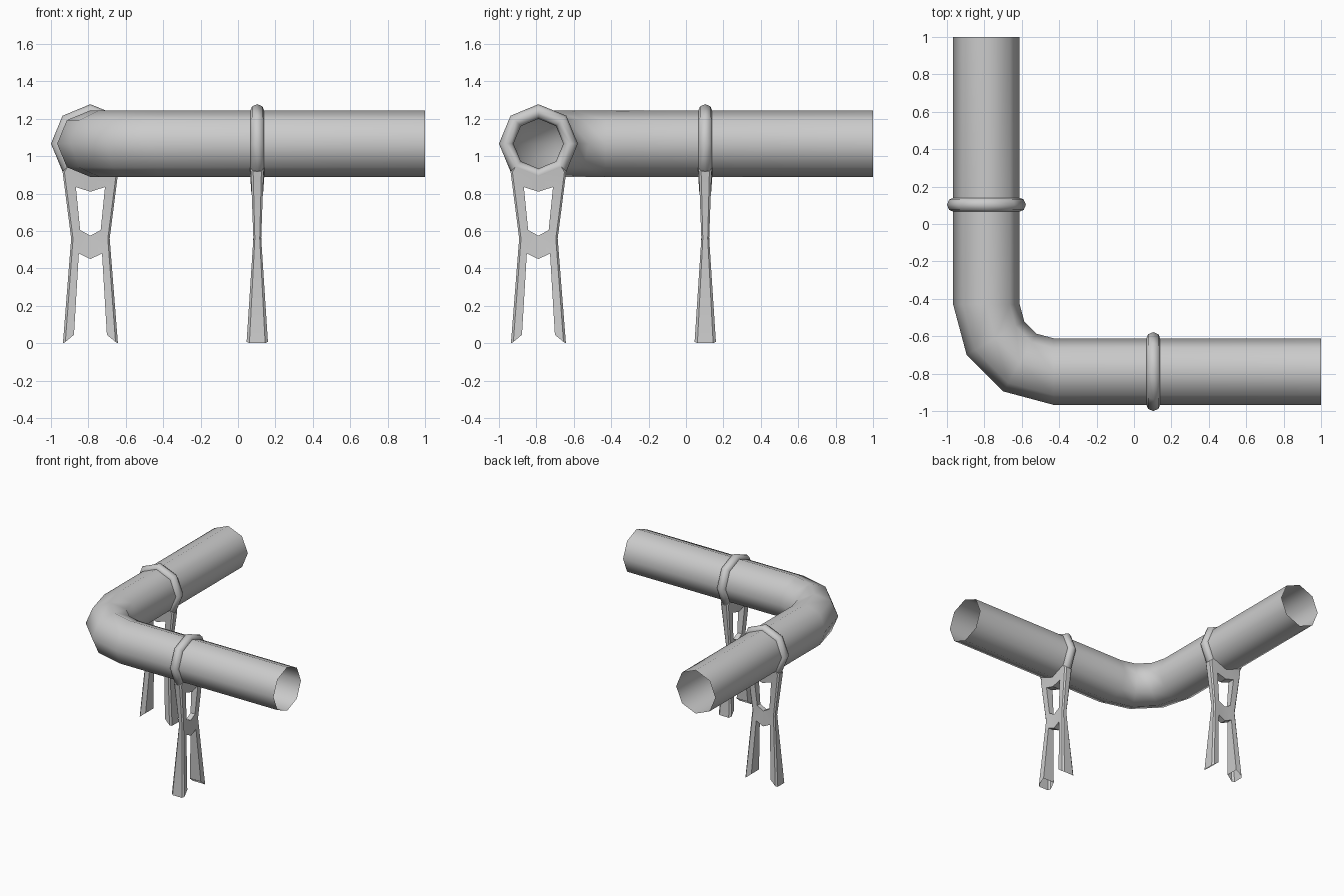
import bpy, bmesh, math
from mathutils import Vector

if "Cube" in bpy.data.objects:
    bpy.data.objects.remove(bpy.data.objects["Cube"])

CX, CZ, R = -0.789, 1.067, 0.178   # pipe axis offset, height, radius
SP = 0.103                         # support position along each run


def finish(bm, name, angle):
    bmesh.ops.recalc_face_normals(bm, faces=bm.faces)
    me = bpy.data.meshes.new(name)
    bm.to_mesh(me)
    bm.free()
    ob = bpy.data.objects.new(name, me)
    bpy.context.collection.objects.link(ob)
    bpy.ops.object.select_all(action='DESELECT')
    ob.select_set(True)
    bpy.context.view_layer.objects.active = ob
    bpy.ops.object.shade_smooth_by_angle(angle=math.radians(angle))
    return ob


# Elbow pipe: octagon swept along two runs and a three-step bend, open ends
bm = bmesh.new()
c = -0.43
bend = c - CX
path = [(1, CX, 0)]
for i in range(4):
    t = math.radians(30 * i)
    path.append((c - bend * math.sin(t), c - bend * math.cos(t), t))
path.append((CX, 1, math.pi / 2))
rings = []
for x, y, t in path:
    out = Vector((-math.sin(t), -math.cos(t), 0))
    rings.append([bm.verts.new(Vector((x, y, CZ)) + out * R * math.cos(k * math.pi / 4)
                               + Vector((0, 0, R * math.sin(k * math.pi / 4)))) for k in range(8)])
for a, b in zip(rings, rings[1:]):
    for k in range(8):
        bm.faces.new((a[k], a[(k + 1) % 8], b[(k + 1) % 8], b[k]))
finish(bm, "elbow_pipe", 50)

# Support half profile: sideways offset, height, half thickness
P = {
    'O0': (.134, .007, .057), 'O1': (.093, .56, .021), 'O2': (.139, .915, .034),
    'E0': (.147, 0, .042), 'E1': (.103, .56, .013), 'E2': (.149, .918, .022),
    'I0': (.088, .045, .05), 'I1': (.062, .48, .024), 'C1': (0, .45, .024),
    'C2': (0, .575, .02), 'W1': (.055, .605, .02), 'W2': (.078, .835, .03),
    'C3': (0, .81, .032), 'C4': (0, .895, .038), 'O3': (.122, .945, .038),
}
SIDE = ['O0 I0 I1 O1', 'O1 I1 W1', 'I1 C1 C2 W1', 'O1 W1 W2 O2',
        'O2 W2 O3', 'W2 C3 C4 O3', 'E0 O0 O1 E1', 'E1 O1 O2 E2', 'E2 O2 O3']
WALLS = ['E0 E1', 'E1 E2', 'E2 O3', 'I0 I1', 'I1 C1', 'C2 W1', 'W1 W2', 'W2 C3']


def support(name, place):
    bm = bmesh.new()
    cache = {}

    def vert(key, su, sw):
        u, z, w = P[key]
        if u == 0:
            su = 1
        if (key, su, sw) not in cache:
            cache[key, su, sw] = bm.verts.new(place(u * su, w * sw, z))
        return cache[key, su, sw]

    for su in (1, -1):
        for sw in (1, -1):
            for f in SIDE:
                bm.faces.new([vert(k, su, sw) for k in f.split()])
        for e in WALLS:
            a, b = e.split()
            bm.faces.new((vert(a, su, 1), vert(b, su, 1), vert(b, su, -1), vert(a, su, -1)))
    finish(bm, name, 30)


# Collar: octagonal ring with round section around the pipe
def collar(name, place, major=.172, minor=.039):
    bm = bmesh.new()
    loops = []
    for i in range(8):
        a = i * math.pi / 4
        loop = []
        for j in range(8):
            b = j * math.pi / 4
            r = major + minor * math.cos(b)
            loop.append(bm.verts.new(place(r * math.cos(a), minor * math.sin(b), CZ + r * math.sin(a))))
        loops.append(loop)
    for i in range(8):
        p, q = loops[i], loops[(i + 1) % 8]
        for j in range(8):
            k = (j + 1) % 8
            bm.faces.new((p[j], q[j], q[k], p[k]))
    finish(bm, name, 50)


# One collar and support on each run
for tag, place in (("front", lambda u, w, z: (SP + w, CX + u, z)),
                   ("left", lambda u, w, z: (CX + u, SP + w, z))):
    support(tag + "_support", place)
    collar(tag + "_collar", place)
